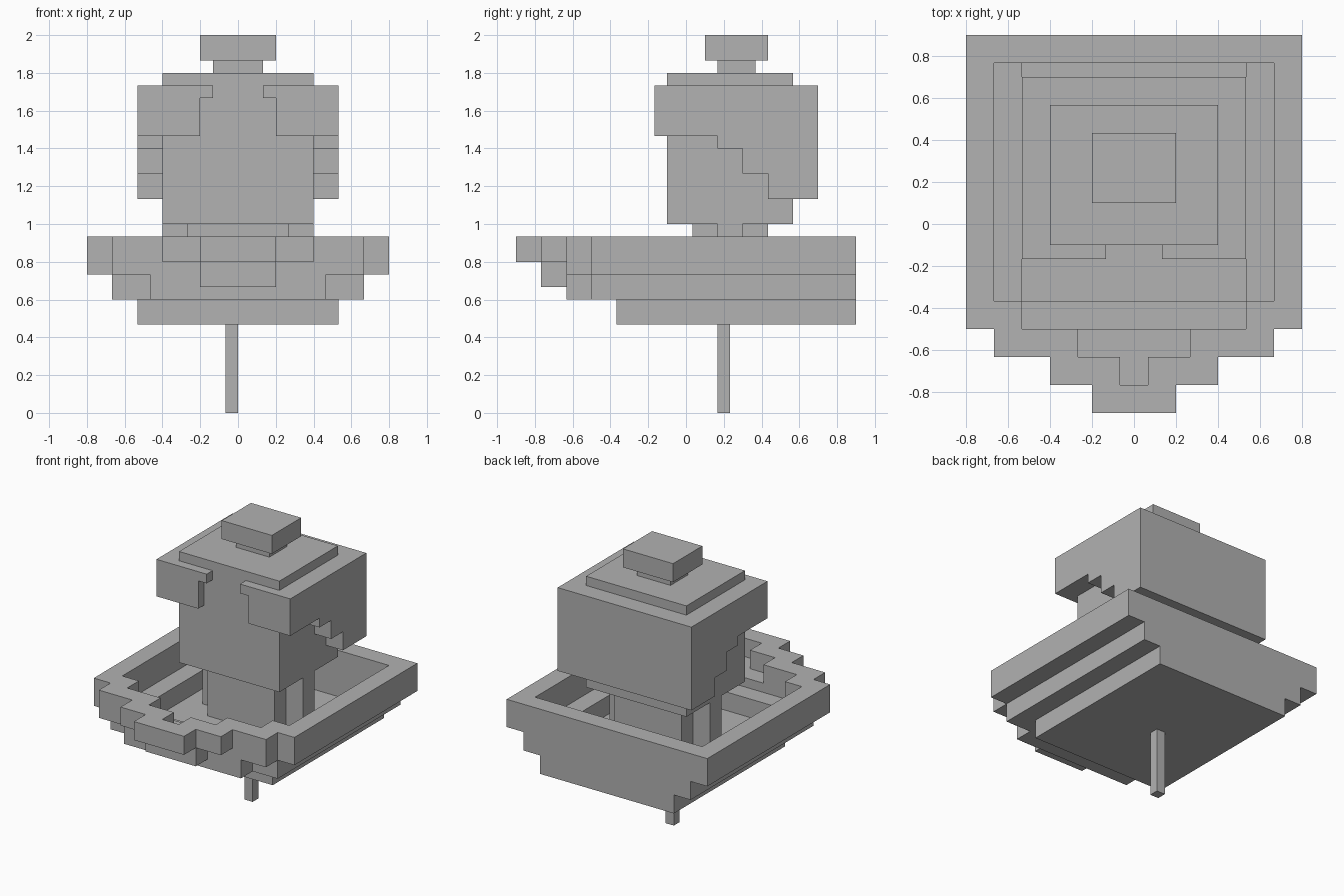
import bpy
import bmesh
from mathutils import Vector

cube = bpy.data.objects.get("Cube")
if cube:
    bpy.data.objects.remove(cube, do_unlink=True)

U = 1 / 15  # one block of the grid

GREY = (0.445, 0.445, 0.445, 1)
grey = bpy.data.materials.new("plain_grey")
grey.use_nodes = True
grey.diffuse_color = GREY
grey.node_tree.nodes["Principled BSDF"].inputs["Base Color"].default_value = GREY


def prism(name, axis, low, high, outline, mirror=True):
    """Extrude an outline, in blocks, along an axis; mirror it across x = 0."""
    place = {
        "X": lambda a, b: (low, a, b),
        "Y": lambda a, b: (a, low, b),
        "Z": lambda a, b: (a, b, low),
    }[axis]
    bm = bmesh.new()
    face = bm.faces.new([bm.verts.new(Vector(place(a, b)) * U) for a, b in outline])
    step = Vector([(high - low) * U if axis == k else 0 for k in "XYZ"])
    grown = bmesh.ops.extrude_face_region(bm, geom=[face], use_keep_orig=True)
    moved = [v for v in grown["geom"] if isinstance(v, bmesh.types.BMVert)]
    bmesh.ops.translate(bm, verts=moved, vec=step)
    bmesh.ops.recalc_face_normals(bm, faces=bm.faces)
    if mirror:
        # open the seam so that the two halves join cleanly
        seam = [f for f in bm.faces if all(abs(v.co.x) < U / 10 for v in f.verts)]
        bmesh.ops.delete(bm, geom=seam, context="FACES")
    mesh = bpy.data.meshes.new(name)
    bm.to_mesh(mesh)
    bm.free()
    mesh.materials.append(grey)
    obj = bpy.data.objects.new(name, mesh)
    bpy.context.collection.objects.link(obj)
    if mirror:
        obj.modifiers.new("Mirror", "MIRROR").use_axis[0] = True
    return obj


def block(name, half, y0, y1, z0, z1):
    """Box centred on x = 0."""
    return prism(name, "Z", z0, z1, [(0, y0), (half, y0), (half, y1), (0, y1)])


BACK, INNER = 13.5, 11.5

# Hull, from the floor up to the stepped rim
block("hull_floor", 8, -5.5, BACK, 7, 9)
prism("hull_lower_wall", "Z", 9, 11, [
    (0, -9.5), (7, -9.5), (7, -7.5), (10, -7.5), (10, BACK), (0, BACK),
    (0, INNER), (8, INNER), (8, -5.5), (0, -5.5)])
prism("hull_middle_wall", "Z", 11, 12, [
    (0, -9.5), (10, -9.5), (10, -7.5), (12, -7.5), (12, BACK), (0, BACK),
    (0, INNER), (10, INNER), (10, -5.5), (8, -5.5), (8, -7.5), (0, -7.5)])
prism("hull_rim", "Z", 12, 14, [
    (0, -13.5), (3, -13.5), (3, -11.5), (6, -11.5), (6, -9.5), (10, -9.5),
    (10, -7.5), (12, -7.5), (12, BACK), (0, BACK),
    (0, INNER), (10, INNER), (10, -5.5), (8, -5.5), (8, -7.5), (4, -7.5),
    (4, -9.5), (1, -9.5), (1, -11.5), (0, -11.5)])
block("bow_block", 3, -11.5, -9.5, 10, 12)

# Pole under the hull, one block off centre
prism("pole", "Z", 0, 7, [(-1, 2.5), (0, 2.5), (0, 3.5), (-1, 3.5)], mirror=False)

# Torso with arms
prism("torso_and_arms", "Z", 9, 15, [
    (0, 0.5), (4, 0.5), (4, 2.5), (6, 2.5), (6, 4.5), (4, 4.5), (4, 6.5), (0, 6.5)])

# Head
block("head", 6, -1.5, 8.5, 15, 27)

# Hair: fringe, stepped sides and back
prism("hair_fringe", "Y", -2.5, -1.5, [
    (2, 26), (2, 25), (3, 25), (3, 22), (8, 22), (8, 26)])
prism("hair_side", "X", 6, 8, [
    (-1.5, 26), (-1.5, 22), (2.5, 22), (2.5, 21), (4.5, 21), (4.5, 19),
    (6.5, 19), (6.5, 17), (10.5, 17), (10.5, 26)])
block("hair_back", 6, 8.5, 10.5, 17, 26)

# Bun on top
block("bun_neck", 2, 2.5, 5.5, 27, 28)
block("bun", 3, 1.5, 6.5, 28, 30)
